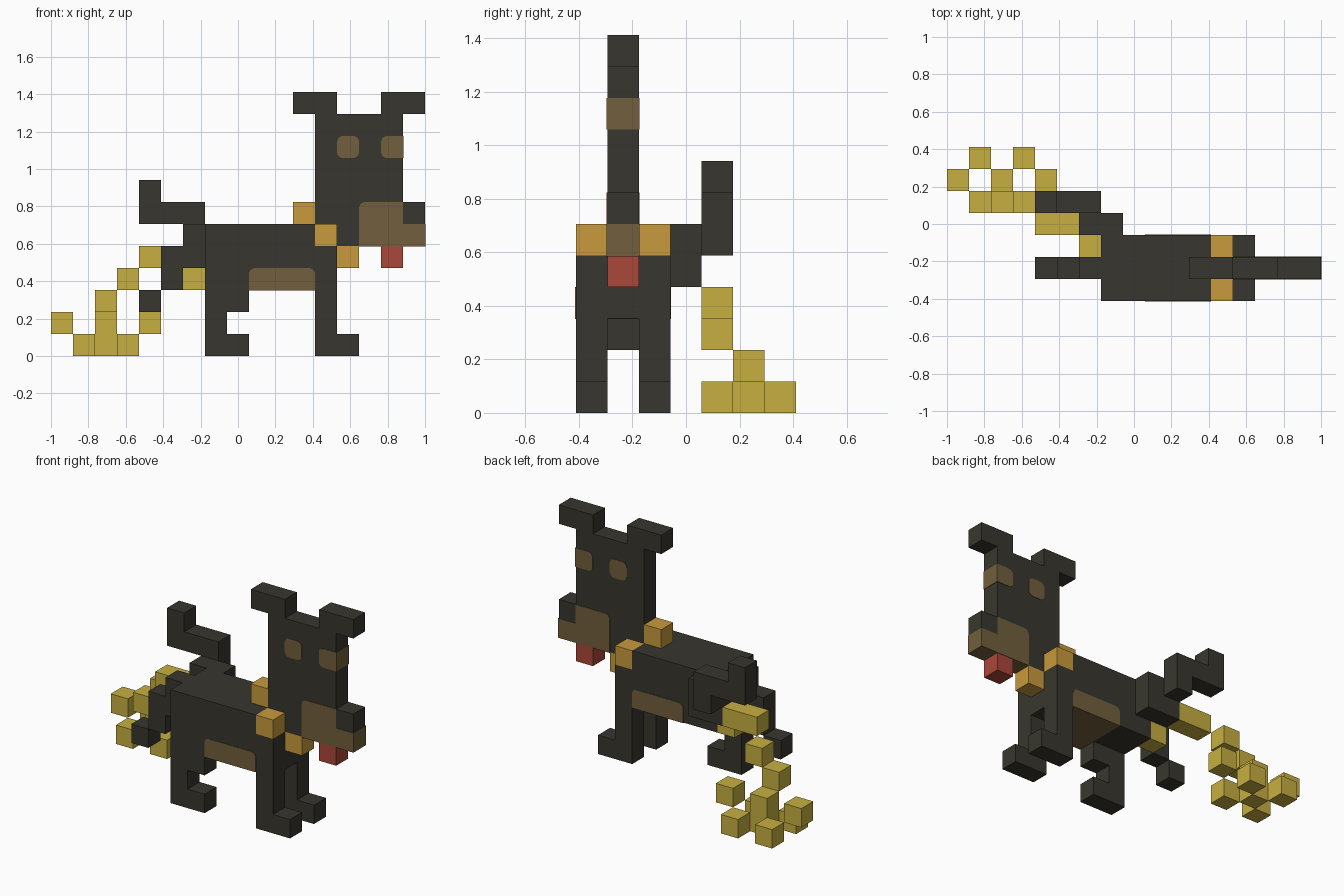
import bpy, bmesh, math
from mathutils import Vector

cube = bpy.data.objects.get("Cube")
if cube:
    bpy.data.objects.remove(cube, do_unlink=True)

U = 2 / 17                          # edge of one block
ORIGIN = Vector((-1, -3.5 * U, 0))  # corner of the block grid
PROUD = 0.025                       # how far painted patches stand out, in blocks


def material(name, rgb):
    lin = [((c / 255 + 0.055) / 1.055) ** 2.4 for c in rgb]
    mat = bpy.data.materials.new(name)
    mat.use_nodes = True
    mat.diffuse_color = (*lin, 1)
    bsdf = mat.node_tree.nodes["Principled BSDF"]
    bsdf.inputs["Base Color"].default_value = (*lin, 1)
    bsdf.inputs["Roughness"].default_value = 0.9
    return mat


CHARCOAL = material("charcoal", (56, 54, 46))
BROWN = material("brown", (114, 95, 61))
ORANGE = material("orange", (200, 154, 60))
YELLOW = material("yellow", (198, 175, 65))
RED = material("red", (170, 71, 57))


def finish(name, bm, mat):
    bmesh.ops.recalc_face_normals(bm, faces=bm.faces)
    mesh = bpy.data.meshes.new(name)
    bm.to_mesh(mesh)
    bm.free()
    mesh.materials.append(mat)
    obj = bpy.data.objects.new(name, mesh)
    bpy.context.collection.objects.link(obj)
    return obj


def blocks(name, mat, *boxes):
    """Skin of a set of grid blocks; a box is (x, y, z) plus optional size."""
    cells = set()
    for x, y, z, *size in boxes:
        w, d, h = size or (1, 1, 1)
        cells |= {(x + a, y + b, z + c)
                  for a in range(w) for b in range(d) for c in range(h)}
    bm = bmesh.new()
    for cell in cells:
        for axis in range(3):
            for side in (0, 1):
                near = list(cell)
                near[axis] += 2 * side - 1
                if tuple(near) in cells:
                    continue
                corners = []
                for a, b in ((0, 0), (1, 0), (1, 1), (0, 1)):
                    p = Vector(cell)
                    p[axis] += side
                    p[(axis + 1) % 3] += a
                    p[(axis + 2) % 3] += b
                    corners.append(bm.verts.new(p * U + ORIGIN))
                bm.faces.new(corners)
    bmesh.ops.remove_doubles(bm, verts=bm.verts, dist=U / 100)
    bmesh.ops.recalc_face_normals(bm, faces=bm.faces)
    bmesh.ops.dissolve_limit(bm, angle_limit=0.01, verts=bm.verts, edges=bm.edges)
    return finish(name, bm, mat)


def patch(name, outline, y0, y1):
    """Brown marking: an outline of (x, z, corner radius) run through the block."""
    bm = bmesh.new()
    pts = []
    n = len(outline)
    for i, (x, z, r) in enumerate(outline):
        p = Vector((x, z))
        if not r:
            pts.append(p)
            continue
        d1 = (Vector(outline[i - 1][:2]) - p).normalized()
        d2 = (Vector(outline[(i + 1) % n][:2]) - p).normalized()
        for s in range(5):
            t = s / 4 * math.pi / 2
            pts.append(p + r * (d1 + d2 - math.cos(t) * d2 - math.sin(t) * d1))
    ends = [[bm.verts.new(Vector((p.x, y, p.y)) * U + ORIGIN) for p in pts]
            for y in (y0 - PROUD, y1 + PROUD)]
    for ring in ends:
        bm.faces.new(ring)
    for i in range(len(pts)):
        j = (i + 1) % len(pts)
        bm.faces.new((ends[0][i], ends[0][j], ends[1][j], ends[1][i]))
    return finish(name, bm, BROWN)


# Body and head
blocks("body", CHARCOAL, (7, 0, 3, 5, 3, 3), (12, 1, 3, 1, 1, 2))
blocks("head", CHARCOAL, (12, 1, 5, 4, 1, 6))
blocks("nose", CHARCOAL, (16, 1, 6))
for side, x in (("right", 11), ("left", 15)):
    blocks(side + "_ear", CHARCOAL, (x, 1, 11, 2, 1, 1))
blocks("tongue", RED, (15, 1, 4))

# Legs: two front, one standing hind leg, one lifted hind leg
for side, y in (("near", 0), ("far", 2)):
    blocks(side + "_front_leg", CHARCOAL, (12, y, 0, 1, 1, 5), (13, y, 0))
blocks("standing_hind_leg", CHARCOAL, (7, 0, 0, 1, 1, 3), (8, 0, 0), (8, 0, 2))
blocks("lifted_thigh", CHARCOAL, (6, 3, 4, 2, 1, 2))
blocks("lifted_foot", CHARCOAL, (6, 4, 5), (4, 4, 6, 3, 1, 1), (4, 4, 7))

# Drooping tail
blocks("tail", CHARCOAL, (6, 1, 4, 1, 1, 2), (5, 1, 3, 1, 1, 2), (4, 1, 2))

# Collar ring set on a slant
blocks("collar_back", ORANGE, (11, 1, 6))
blocks("collar_front", ORANGE, (13, 1, 4))
for side, y in (("near", 0), ("far", 2)):
    blocks(side + "_collar_side", ORANGE, (12, y, 5))

# Stream and splash
blocks("stream_start", YELLOW, (6, 2, 3))
blocks("stream_top", YELLOW, (4, 3, 4, 2, 1, 1))
blocks("stream_middle", YELLOW, (3, 4, 3))
blocks("stream_lower", YELLOW, (2, 4, 2))
blocks("splash_centre", YELLOW, (2, 5, 0, 1, 1, 2))
for x in (0, 4):
    blocks("splash_high_drop", YELLOW, (x, 5, 1))
for x in (1, 3):
    for y in (4, 6):
        blocks("splash_low_drop", YELLOW, (x, y, 0))

# Brown markings
R = 0.27
E = PROUD
patch("right_eye", [(13, 9, R), (14, 9, R), (14, 10, R), (13, 10, R)], 1, 2)
patch("left_eye", [(15, 9, R), (16 + E, 9, 0), (16 + E, 10, 0), (15, 10, R)], 1, 2)
patch("muzzle", [(14, 5 - E, 0), (17 + E, 5 - E, 0), (17 + E, 6, 0),
                 (16, 6, 0), (16, 7, 0), (14, 7, R)], 1, 2)
patch("belly", [(9, 3 - E, 0), (12, 3 - E, 0), (12, 4, R), (9, 4, R)], 0, 3)
